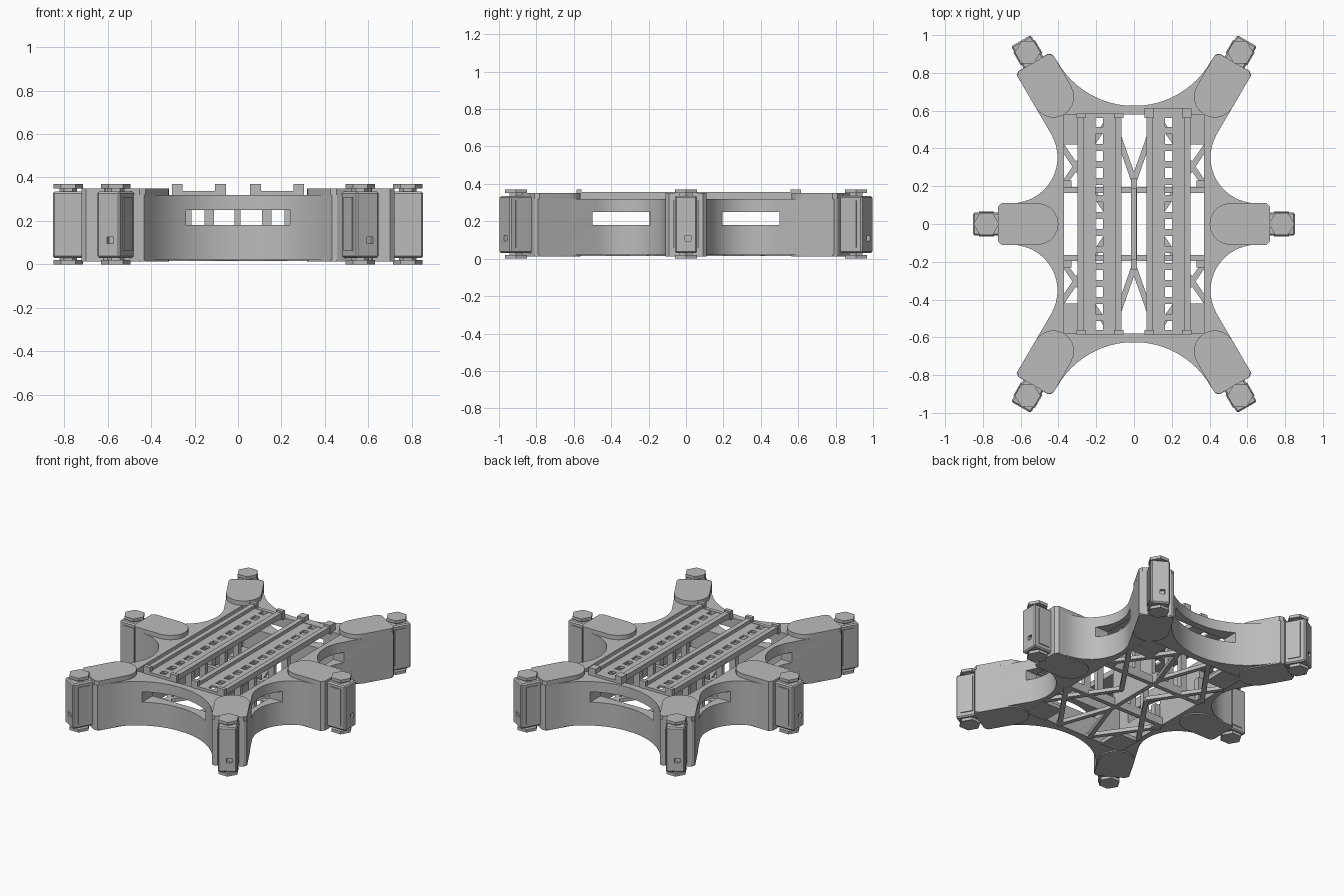
import bpy, bmesh
from math import sin, cos, radians, atan2, hypot

cube = bpy.data.objects.get("Cube")
if cube:
    bpy.data.objects.remove(cube)

grey = bpy.data.materials.new("plastic_grey")
grey.use_nodes = True
grey.diffuse_color = (0.5, 0.5, 0.5, 1)
grey.node_tree.nodes["Principled BSDF"].inputs["Base Color"].default_value = (0.5, 0.5, 0.5, 1)


def prism(name, points, z0, z1, loc=(0, 0), angle=0):
    """Extrude a flat outline from z0 to z1."""
    bm = bmesh.new()
    face = bm.faces.new([bm.verts.new((x, y, z0)) for x, y in points])
    top = bmesh.ops.extrude_face_region(bm, geom=[face])["geom"]
    bmesh.ops.translate(bm, vec=(0, 0, z1 - z0), verts=[v for v in top if isinstance(v, bmesh.types.BMVert)])
    bmesh.ops.recalc_face_normals(bm, faces=bm.faces)
    mesh = bpy.data.meshes.new(name)
    bm.to_mesh(mesh)
    bm.free()
    mesh.materials.append(grey)
    obj = bpy.data.objects.new(name, mesh)
    obj.location = (*loc, 0)
    obj.rotation_euler.z = angle
    bpy.context.collection.objects.link(obj)
    return obj


def box(name, x0, x1, y0, y1, z0, z1, loc=(0, 0), angle=0):
    return prism(name, [(x0, y0), (x1, y0), (x1, y1), (x0, y1)], z0, z1, loc, angle)


def arc(cx, cy, r, a0, a1, steps):
    angles = [radians(a0 + (a1 - a0) * i / steps) for i in range(steps + 1)]
    return [(cx + r * cos(a), cy + r * sin(a)) for a in angles]


def bar(name, a, b, width, z0, z1):
    """Flat strip between two points."""
    dx, dy = b[0] - a[0], b[1] - a[1]
    return box(name, 0, hypot(dx, dy), -width / 2, width / 2, z0, z1, a, atan2(dy, dx))


def apply_modifiers(obj):
    bpy.context.view_layer.update()
    result = obj.evaluated_get(bpy.context.evaluated_depsgraph_get())
    mesh = bpy.data.meshes.new_from_object(result)
    obj.modifiers.clear()
    obj.data = mesh


def cut(obj, cutter):
    mod = obj.modifiers.new("cut", "BOOLEAN")
    mod.operation = "DIFFERENCE"
    mod.solver = "EXACT"
    mod.object = cutter
    apply_modifiers(obj)
    bpy.data.objects.remove(cutter)


def smooth(obj):
    bpy.ops.object.select_all(action="DESELECT")
    obj.select_set(True)
    bpy.context.view_layer.objects.active = obj
    bpy.ops.object.shade_smooth_by_angle(angle=radians(25))


# Frame: six arms joined by concave walls, open in the middle
quarter = [(0.72, 0.09), (0.70, 0.11)]
quarter += arc(0.648, 0.353, 0.243, 270, 150, 14)
quarter += [(0.622, 0.79), (0.612, 0.81), (0.457, 0.9), (0.432, 0.898)]
quarter += arc(0, 1.094, 0.469, -30, -90, 12)[:-1]
outline = quarter + [(-x, y) for x, y in reversed(quarter)]
outline += [(-x, -y) for x, y in outline]
frame = prism("frame", outline, 0.02, 0.32)
cut(frame, box("inner_cutter", -0.37, 0.37, -0.58, 0.58, -0.1, 0.5))
cut(frame, box("end_slot_cutter", -0.24, 0.24, -0.8, 0.8, 0.18, 0.25))
for s in (-1, 1):
    y0, y1 = sorted((s * 0.19, s * 0.5))
    cut(frame, box("side_slot_cutter", -0.8, 0.8, y0, y1, 0.18, 0.25))
smooth(frame)


# Arm ends: covers, joint motor and its hexagonal horns
def arm(label, loc, angle):
    cover = [(0, 0.09), (-0.02, 0.11)] + arc(-0.21, 0, 0.11, 90, 270, 10) + [(-0.02, -0.11), (0, -0.09)]
    for part, z0, z1 in (("top_cover", 0.32, 0.35), ("bottom_cover", 0.012, 0.02)):
        smooth(prism(f"{label}_{part}", cover, z0, z1, loc, angle))
    motor = box(f"{label}_motor", -0.01, 0.133, -0.06, 0.06, 0.03, 0.335, loc, angle)
    bevel = motor.modifiers.new("bevel", "BEVEL")
    bevel.width = 0.008
    bevel.segments = 1
    apply_modifiers(motor)
    cut(motor, box("window_cutter", 0.115, 0.2, -0.005, 0.028, 0.095, 0.125, loc, angle))
    box(f"{label}_motor_rib", 0.02, 0.1, -0.066, 0.066, 0.06, 0.31, loc, angle)
    for part, r, z0, z1 in (("neck", 0.04, 0.015, 0.355), ("upper_horn", 0.068, 0.35, 0.37),
                            ("lower_horn", 0.068, 0, 0.02)):
        prism(f"{label}_{part}", arc(0.062, 0, r, 0, 300, 5), z0, z1, loc, angle)


for sx, side in ((1, "left"), (-1, "right")):
    arm(f"{side}_middle", (sx * 0.72, 0), 0 if sx > 0 else radians(180))
    for sy, end in ((1, "back"), (-1, "front")):
        arm(f"{side}_{end}", (sx * 0.532, sy * 0.855), atan2(sy * sin(radians(60)), sx * 0.5))


def mirrored_box(name, sx, x0, x1, *rest):
    a, b = sorted((sx * x0, sx * x1))
    return box(name, a, b, *rest)


# Deck rails: ladder plate, raised edges and end tabs
for sx, side in ((1, "left"), (-1, "right")):
    for part, x0, x1, z1 in (("inner_edge", 0.065, 0.1, 0.357), ("inner_strip", 0.1, 0.165, 0.335),
                             ("outer_strip", 0.205, 0.265, 0.335), ("outer_edge", 0.265, 0.298, 0.357)):
        mirrored_box(f"{side}_rail_{part}", sx, x0, x1, -0.575, 0.58, 0.32, z1)
    for i in range(14):
        y = -0.585 + i * 0.09
        mirrored_box(f"{side}_rail_rung", sx, 0.165, 0.205, max(y - 0.018, -0.575), min(y + 0.018, 0.58), 0.32, 0.335)
    for sy, depth in ((-1, 0.585), (1, 0.615 if sx > 0 else 0.585)):
        y0, y1 = sorted((sy * 0.56, sy * depth))
        mirrored_box(f"{side}_rail_end", sx, 0.055, 0.305, y0, y1, 0.31, 0.338)
        for x0 in (0.055, 0.255):
            mirrored_box(f"{side}_rail_tab", sx, x0, x0 + 0.05, y0, y1, 0.32, 0.37)

    # Lattice floor, posts and corner plates
    for sy in (-1, 1):
        def pt(x, y):
            return (sx * x, sy * y)
        bar("floor_vee", pt(0, 0.23), pt(0.125, 0.585), 0.03, 0.015, 0.04)
        bar("floor_brace", pt(0.38, 0.41), pt(0.1, 0), 0.03, 0.015, 0.04)
        bar("floor_brace", pt(0.38, 0.2), pt(0.11, 0.585), 0.03, 0.015, 0.04)
        y0, y1 = sorted((sy * 0.42, sy * 0.59))
        mirrored_box("corner_plate", sx, 0.225, 0.38, y0, y1, 0.015, 0.04)
        y0, y1 = sorted((sy * 0.165, sy * 0.195))
        mirrored_box("cross_bar", sx, 0, 0.38, y0, y1, 0.015, 0.07)
        for x0 in (0.11, 0.215):
            mirrored_box("rail_post", sx, x0, x0 + 0.045, y0, y1, 0.02, 0.325)
        y0, y1 = sorted((sy * 0.19, sy * 0.23))
        mirrored_box("side_block", sx, 0.33, 0.375, y0, y1, 0.015, 0.17)

# Central spine
box("spine_foot", -0.015, 0.015, -0.24, 0.24, 0.015, 0.08)
box("spine", -0.015, 0.012, -0.19, 0.19, 0.06, 0.27)
